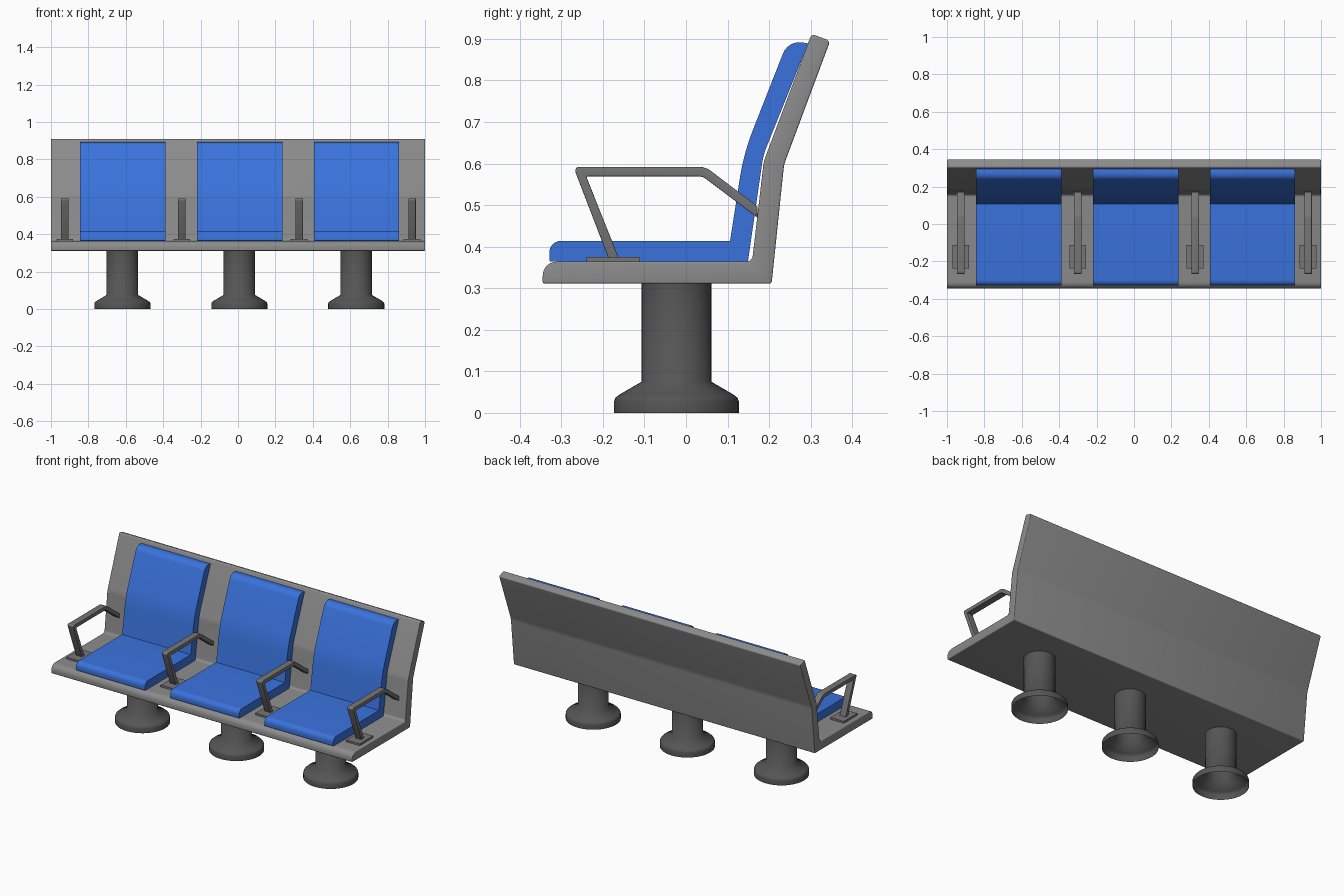
import bpy, bmesh, math
from mathutils import Vector

if "Cube" in bpy.data.objects:
    bpy.data.objects.remove(bpy.data.objects["Cube"])


def rounded(profile, steps=6):
    """Round each (y, z, d) corner with a curve starting d away from it."""
    out = []
    n = len(profile)
    for i, (y, z, d) in enumerate(profile):
        p = Vector((y, z))
        if d == 0:
            out.append(p)
            continue
        a = Vector(profile[i - 1][:2])
        b = Vector(profile[(i + 1) % n][:2])
        a = p + (a - p).normalized() * d
        b = p + (b - p).normalized() * d
        for k in range(steps + 1):
            t = k / steps
            w = 0.83  # conic weight, close to a circular arc
            k0, k1, k2 = (1 - t) ** 2, 2 * w * t * (1 - t), t ** 2
            out.append((a * k0 + p * k1 + b * k2) / (k0 + k1 + k2))
    return out


def finish(name, bm, mat, bevel=0, smooth=35):
    bmesh.ops.recalc_face_normals(bm, faces=bm.faces)
    me = bpy.data.meshes.new(name)
    bm.to_mesh(me)
    bm.free()
    ob = bpy.data.objects.new(name, me)
    bpy.context.collection.objects.link(ob)
    me.materials.append(mat)
    bpy.ops.object.select_all(action='DESELECT')
    ob.select_set(True)
    bpy.context.view_layer.objects.active = ob
    if bevel:
        mod = ob.modifiers.new("soft_edges", 'BEVEL')
        mod.width = bevel
        mod.segments = 3
        mod.limit_method = 'ANGLE'
        mod.angle_limit = math.radians(50)
        bpy.ops.object.modifier_apply(modifier=mod.name)
    bpy.ops.object.shade_smooth_by_angle(angle=math.radians(smooth))
    return ob


def extrude(name, profile, x, width, mat, bevel=0):
    """Side profile swept along x."""
    bm = bmesh.new()
    vs = [bm.verts.new((x - width / 2, p.x, p.y)) for p in rounded(profile)]
    face = bm.faces.new(vs)
    new = bmesh.ops.extrude_face_region(bm, geom=[face])['geom']
    bmesh.ops.translate(bm, vec=(width, 0, 0),
                        verts=[v for v in new if isinstance(v, bmesh.types.BMVert)])
    return finish(name, bm, mat, bevel)


def lathe(name, profile, x, y, mat, sides=40):
    """Open (radius, z) profile spun around z."""
    bm = bmesh.new()
    vs = [bm.verts.new((x + r, y, z)) for r, z in profile]
    edges = [bm.edges.new(e) for e in zip(vs, vs[1:])]
    bmesh.ops.spin(bm, geom=vs + edges, cent=(x, y, 0), axis=(0, 0, 1),
                   angle=math.tau, steps=sides)
    bmesh.ops.remove_doubles(bm, verts=bm.verts, dist=1e-4)
    return finish(name, bm, mat, smooth=65)


def material(name, r, g, b):
    mat = bpy.data.materials.new(name)
    mat.diffuse_color = (r, g, b, 1)
    mat.use_nodes = True
    mat.node_tree.nodes["Principled BSDF"].inputs["Base Color"].default_value = mat.diffuse_color
    return mat


blue = material("blue_cushion", 0.042, 0.17, 0.72)
grey = material("frame_grey", 0.26, 0.26, 0.26)
arm_grey = material("armrest_grey", 0.18, 0.18, 0.18)
dark = material("pedestal_grey", 0.09, 0.09, 0.09)

# bent bench shell
frame = [(-0.345, 0.311, 0.006), (0.206, 0.311, 0.006), (0.236, 0.598, 0.012),
         (0.347, 0.895, 0.01), (0.302, 0.912, 0.01), (0.187, 0.605, 0.012),
         (0.159, 0.364, 0.015), (-0.345, 0.364, 0.036)]
extrude("bench_frame", frame, 0, 2.0, grey, bevel=0.004)

# cushion with seat and back in one piece
cushion = [(-0.329, 0.364, 0.005), (0.149, 0.364, 0), (0.186, 0.620, 0.02),
           (0.294, 0.889, 0), (0.246, 0.897, 0.035), (0.139, 0.625, 0.055),
           (0.106, 0.414, 0), (-0.329, 0.414, 0.03)]

# pedestal, open underneath
pedestal = [(0.15, 0), (0.15, 0.028), (0.147, 0.036), (0.139, 0.043),
            (0.084, 0.075), (0.084, 0.315)]

for i, x in enumerate((-0.616, 0.009, 0.634)):
    extrude(f"cushion_{i + 1}", cushion, x, 0.456, blue)
    lathe(f"pedestal_{i + 1}", pedestal, x - 0.002, -0.023, dark)

# armrest bar and its foot plate
arm = [(-0.185, 0.368, 0), (-0.160, 0.368, 0), (-0.240, 0.569, 0.004),
       (0.040, 0.569, 0.01), (0.172, 0.470, 0), (0.172, 0.497, 0),
       (0.047, 0.592, 0.015), (-0.271, 0.592, 0.016)]
plate = [(-0.239, 0.362, 0), (-0.111, 0.362, 0), (-0.111, 0.375, 0), (-0.239, 0.375, 0)]
for i, x in enumerate((-0.926, -0.301, 0.327, 0.931)):
    extrude(f"armrest_{i + 1}", arm, x, 0.04, arm_grey, bevel=0.003)
    extrude(f"armrest_plate_{i + 1}", plate, x, 0.09, arm_grey)
